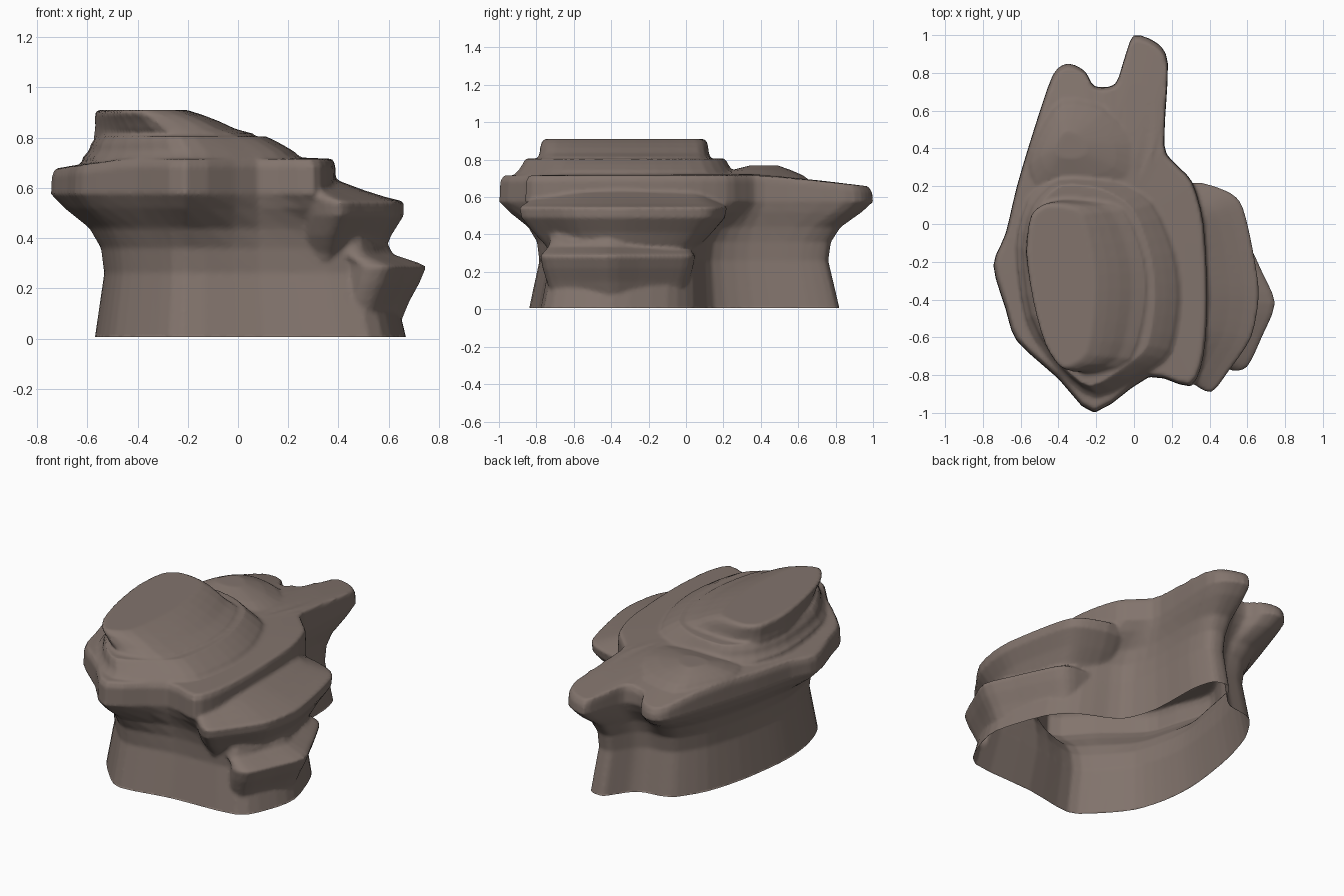
import bpy, bmesh
from mathutils import Vector

if "Cube" in bpy.data.objects:
    bpy.data.objects.remove(bpy.data.objects["Cube"])

bm = bmesh.new()


def smooth_outline(pts, n=3):
    """Catmull-Rom through a closed list of (x, y) points."""
    p = [Vector(q) for q in pts]
    out = []
    for i in range(len(p)):
        a, b, c, d = p[i - 1], p[i], p[(i + 1) % len(p)], p[(i + 2) % len(p)]
        for k in range(n):
            t = k / n
            out.append(b + (c - a) * t * 0.4 * (1 - t) ** 2 + (c - b) * (3 * t * t - 2 * t ** 3)
                       + (d - b) * 0.4 * (t ** 3 - t * t))
    return out


def scaled(outline, sx, sy, c, dx=0.0):
    return [Vector((c[0] + (p.x - c[0]) * sx + dx, c[1] + (p.y - c[1]) * sy)) for p in outline]


def mix(a, b, t):
    return [p.lerp(q, t) for p, q in zip(a, b)]


def loft(rings):
    """Closed skin through rings of 3D points."""
    rows = [[bm.verts.new(p) for p in r] for r in rings]
    n = len(rows[0])
    for lo, hi in zip(rows, rows[1:]):
        for i in range(n):
            j = (i + 1) % n
            bm.faces.new((lo[i], lo[j], hi[j], hi[i]))
    bm.faces.new(rows[0][::-1])
    bm.faces.new(rows[-1])


def slab(pts, centre, levels):
    """Stratum: one outline scaled at each (z, x scale, y scale, x shift)."""
    o = smooth_outline(pts)
    loft([[(p.x, p.y, z) for p in scaled(o, sx, sy, centre, dx)] for z, sx, sy, dx in levels])


# main body: foot outline flaring into the two-pronged plateau
plateau = smooth_outline([
    (-.21, -1.0), (-.4, -.82), (-.62, -.62), (-.68, -.45), (-.745, -.22), (-.68, -.05),
    (-.62, .2), (-.53, .5), (-.43, .79), (-.35, .85), (-.26, .81), (-.21, .73), (-.1, .74),
    (-.05, .88), (0, 1.0), (.12, .96), (.18, .85), (.16, .42), (.22, .32), (.31, .22),
    (.37, 0), (.39, -.4), (.37, -.7), (.3, -.86), (.08, -.81)])
foot = smooth_outline([
    (-.22, -.84), (-.36, -.74), (-.49, -.58), (-.55, -.4), (-.57, -.22), (-.56, -.05),
    (-.52, .2), (-.45, .43), (-.35, .59), (-.28, .63), (-.22, .64), (-.16, .65), (-.1, .69),
    (-.05, .76), (0, .82), (.09, .8), (.13, .66), (.14, .36), (.22, .15), (.44, .04),
    (.57, -.1), (.67, -.4), (.63, -.6), (.52, -.76), (.1, -.79)])
mid = (-.1, -.05)
waist = scaled(foot, .92, .93, mid)


def top(p):
    """Plateau height, dropping toward the prongs and the left rim."""
    drop = .1 * max(0, p.y - .4) + .14 * max(0, -p.x - .45)
    if p.x < -.15:
        drop += .12 * max(0, p.y - .6)
    return .715 - drop


rings = [(foot, -.06), (foot, .0), (waist, .26), (mix(waist, plateau, .06), .36),
         (mix(waist, plateau, .28), .44), (mix(waist, plateau, .75), .52), (plateau, .575)]
body = [[(p.x, p.y, z) for p in r] for r, z in rings]
for s, dz in ((.995, -.03), (.975, 0), (.75, .005), (.4, .01)):
    body.append([(p.x, p.y, top(p) + dz) for p in scaled(plateau, s, s, mid)])
loft(body)

# low right ledge
slab([(.1, .02), (.42, .05), (.54, .02), (.61, -.1), (.68, -.25), (.75, -.42), (.68, -.6),
      (.6, -.76), (.5, -.77), (.38, -.64), (.1, -.5)], (.2, -.35),
     [(.02, .78, .82, 0), (.15, .88, .92, 0), (.22, .95, .97, 0), (.285, 1, 1, 0),
      (.3, .95, .97, 0), (.335, .76, .9, 0), (.4, .7, .85, 0)])

# middle right ledge
slab([(0, .1), (.3, .22), (.48, .18), (.56, .12), (.6, 0), (.64, -.2), (.66, -.38),
      (.62, -.6), (.5, -.78), (.41, -.89), (.31, -.84), (.15, -.65), (0, -.5)], (.1, -.35),
     [(.28, .78, .68, 0), (.34, .86, .74, 0), (.41, .91, .86, 0), (.49, 1, .98, 0),
      (.545, 1, 1, 0), (.565, .86, .95, 0), (.59, .72, .88, 0), (.64, .48, .8, 0)])

# upper stratum
slab([(-.2, -.92), (-.4, -.78), (-.57, -.5), (-.62, -.12), (-.56, .12), (-.4, .26), (-.12, .24),
      (.1, .12), (.22, -.15), (.25, -.4), (.2, -.68), (.05, -.8)], (-.2, -.3),
     [(.62, 1, 1, 0), (.72, 1, 1, 0), (.745, .94, .96, 0), (.775, .87, .93, -.02),
      (.805, .77, .9, -.035)])

# summit stratum
slab([(-.26, -.8), (-.42, -.66), (-.52, -.42), (-.575, -.15), (-.54, .06), (-.42, .13), (-.25, .13),
      (-.06, .08), (.05, -.18), (.06, -.43), (-.02, -.72)], (-.33, -.3),
     [(.72, 1, 1, 0), (.815, .99, .98, 0), (.835, .87, .97, -.025), (.865, .77, .96, -.05),
      (.89, .67, .95, -.075), (.91, .56, .92, -.095)])

# raised back-left rim behind the strata
slab([(-.58, .3), (-.51, .5), (-.38, .66), (-.14, .62), (.06, .42), (.06, .2), (-.2, .1), (-.5, .14)],
     (-.36, .43), [(.62, 1, 1.05, 0), (.68, 1, 1.03, 0), (.715, .86, .85, 0), (.745, .6, .55, 0),
                   (.77, .25, .25, 0)])

bmesh.ops.recalc_face_normals(bm, faces=bm.faces)
mesh = bpy.data.meshes.new("rock_outcrop")
bm.to_mesh(mesh)
bm.free()
rock = bpy.data.objects.new("rock_outcrop", mesh)
bpy.context.collection.objects.link(rock)
bpy.context.view_layer.objects.active = rock
rock.select_set(True)

# fuse the strata into one skin
rm = rock.modifiers.new("fuse", 'REMESH')
rm.mode = 'VOXEL'
rm.voxel_size = .012
bpy.ops.object.modifier_apply(modifier=rm.name)

# cut the open underside
bm = bmesh.new()
bm.from_mesh(rock.data)
bmesh.ops.bisect_plane(bm, geom=bm.verts[:] + bm.edges[:] + bm.faces[:], plane_co=(0, 0, .006),
                       plane_no=(0, 0, 1), clear_inner=True)
for f in bm.faces:
    f.smooth = True
bm.to_mesh(rock.data)
bm.free()

stone = bpy.data.materials.new("brown_grey_stone")
stone.diffuse_color = (.225, .175, .152, 1)
stone.use_nodes = True
stone.node_tree.nodes["Principled BSDF"].inputs["Base Color"].default_value = stone.diffuse_color
rock.data.materials.clear()
rock.data.materials.append(stone)
